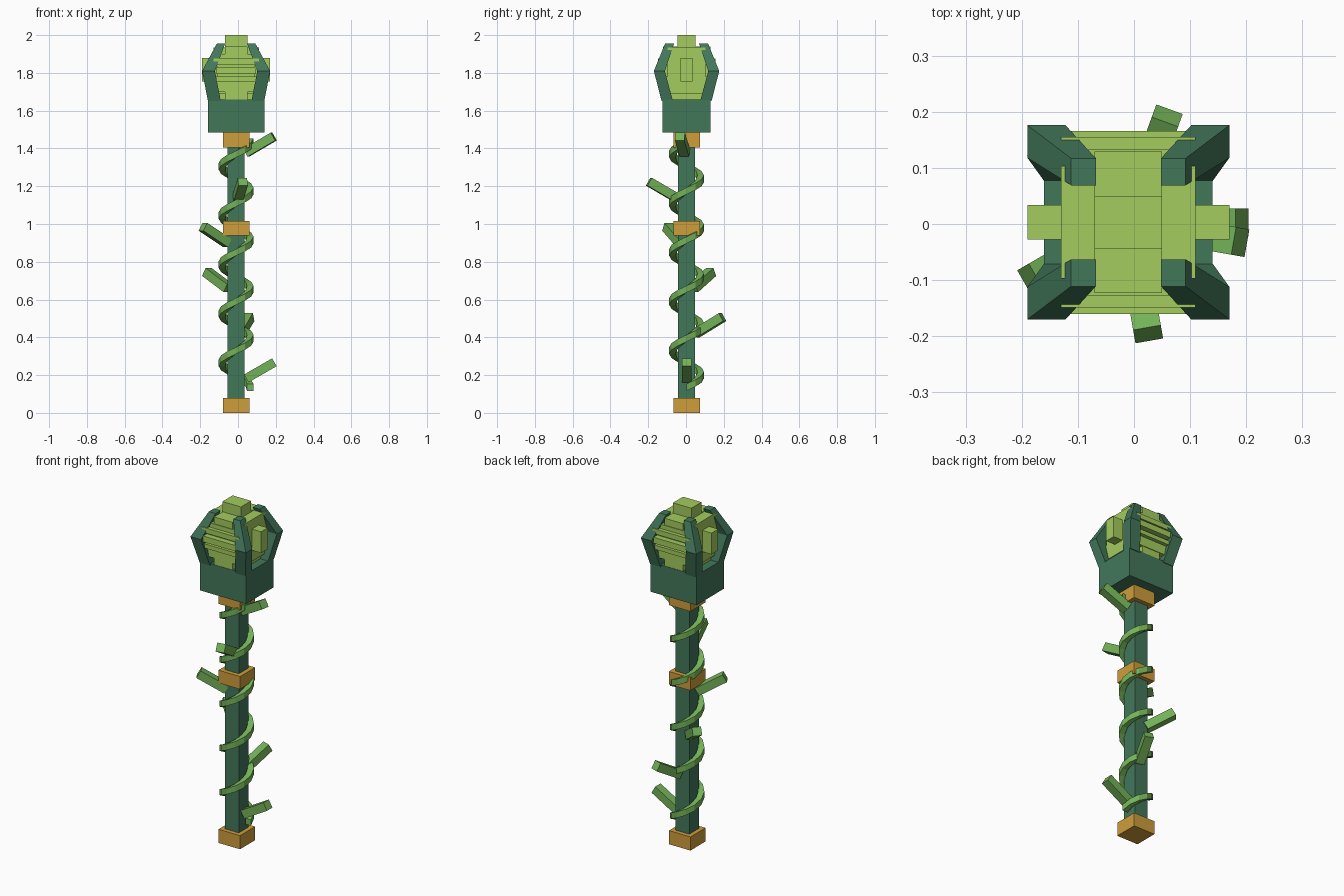
import bpy, bmesh
from math import sin, cos, radians, pi
from mathutils import Matrix, Vector

old = bpy.data.objects.get("Cube")
if old:
    bpy.data.objects.remove(old, do_unlink=True)

CX, CY = -0.01, 0.003  # shaft axis


def material(name, rgb):
    """Flat colour from 0-255 sRGB values."""
    lin = [((c / 255 + 0.055) / 1.055) ** 2.4 for c in rgb] + [1]
    m = bpy.data.materials.new(name)
    m.use_nodes = True
    m.diffuse_color = lin
    m.node_tree.nodes["Principled BSDF"].inputs["Base Color"].default_value = lin
    return m


TEAL = material("dark green", (66, 119, 90))
GOLD = material("gold", (206, 157, 59))
LIME = material("lime", (163, 204, 94))
LEAF = material("leaf green", (115, 178, 88))


def finish(name, bm, mat):
    bmesh.ops.recalc_face_normals(bm, faces=bm.faces)
    me = bpy.data.meshes.new(name)
    bm.to_mesh(me)
    bm.free()
    me.materials.append(mat)
    ob = bpy.data.objects.new(name, me)
    bpy.context.collection.objects.link(ob)
    return ob


def block(name, mat, hx, hy, z0, z1, x=0, y=0):
    """Box given by half widths and a height range, relative to the axis."""
    bm = bmesh.new()
    size = Matrix.Diagonal((2 * hx, 2 * hy, z1 - z0, 1))
    place = Matrix.Translation((CX + x, CY + y, (z0 + z1) / 2))
    bmesh.ops.create_cube(bm, size=1, matrix=place @ size)
    return finish(name, bm, mat)


def loft(name, mat, rings):
    """Skin a chain of four-cornered rings and cap both ends."""
    bm = bmesh.new()
    rows = [[bm.verts.new(p) for p in ring] for ring in rings]
    for a, b in zip(rows, rows[1:]):
        for i in range(4):
            j = (i + 1) % 4
            bm.faces.new((a[i], a[j], b[j], b[i]))
    bm.faces.new(rows[0])
    bm.faces.new(rows[-1])
    return finish(name, bm, mat)


# Shaft, collars and head block
block("shaft", TEAL, 0.045, 0.045, 0.05, 1.45)
for label, z0, z1 in (("base", 0, 0.08), ("middle", 0.94, 1.015), ("top", 1.405, 1.485)):
    block(label + "_collar", GOLD, 0.07, 0.07, z0, z1)
block("head_block", TEAL, 0.15, 0.128, 1.485, 1.66)

# Bud core with stacked tiers
block("bud_core", LIME, 0.12, 0.1, 1.69, 1.935)
block("bud_column", LIME, 0.06, 0.126, 1.65, 1.94)
block("bud_neck", LIME, 0.1, 0.09, 1.65, 1.7)
block("bud_cap", LIME, 0.06, 0.047, 1.93, 2.0)
for label, s in (("left", 1), ("right", -1)):
    block(label + "_bud_knob", LIME, 0.04, 0.031, 1.755, 1.88, x=0.14 * s)

# Ridged bars on the front and back of the bud
for label, s in (("front", -1), ("back", 1)):
    block(label + "_upper_bar", LIME, 0.12, 0.032, 1.845, 1.875, y=0.12 * s)
    block(label + "_ridge_plate", LIME, 0.105, 0.05, 1.795, 1.83, y=0.113 * s)
    block(label + "_lower_bar", LIME, 0.12, 0.032, 1.755, 1.78, y=0.12 * s)
    block(label + "_bar_backing", LIME, 0.1, 0.03, 1.70, 1.90, y=0.1 * s)

# Four bent claws: x, y, z and half widths of each section
SECTIONS = ((0.115, 0.102, 1.65, 0.034, 0.03),
            (0.146, 0.144, 1.81, 0.034, 0.029),
            (0.08, 0.09, 1.955, 0.022, 0.024))
for xs, side in ((1, "left"), (-1, "right")):
    for ys, end in ((-1, "front"), (1, "back")):
        rings = []
        for x, y, z, hx, hy in SECTIONS:
            rings.append([(CX + xs * (x + a * hx), CY + ys * (y + b * hy), z)
                          for a, b in ((-1, -1), (1, -1), (1, 1), (-1, 1))])
        loft(f"{end}_{side}_claw", TEAL, rings)

# Vine winding five turns up the shaft
TURNS, STEPS = 5, 12
vine = []
for i in range(TURNS * STEPS + 1):
    a = 2 * pi * i / STEPS
    z = 0.135 + 1.3 * i / (TURNS * STEPS)
    vine.append([(CX + (0.075 + dr) * cos(a), CY + (0.075 + dr) * sin(a), z + dz)
                 for dr, dz in ((-0.017, -0.018), (0.017, -0.018),
                                (0.017, 0.018), (-0.017, 0.018))])
loft("vine", LEAF, vine)

# Leaves stepping around the shaft, tilted upward
for i in range(6):
    bm = bmesh.new()
    place = (Matrix.Translation((CX, CY, 0.225 + 0.239 * i))
             @ Matrix.Rotation(radians(70 * i), 4, "Z")
             @ Matrix.Translation((0.128, 0, 0))
             @ Matrix.Rotation(radians(-30), 4, "Y")
             @ Matrix.Diagonal((0.172, 0.05, 0.048, 1)))
    bmesh.ops.create_cube(bm, size=1, matrix=place)
    finish(f"leaf_{i + 1}", bm, LEAF)
